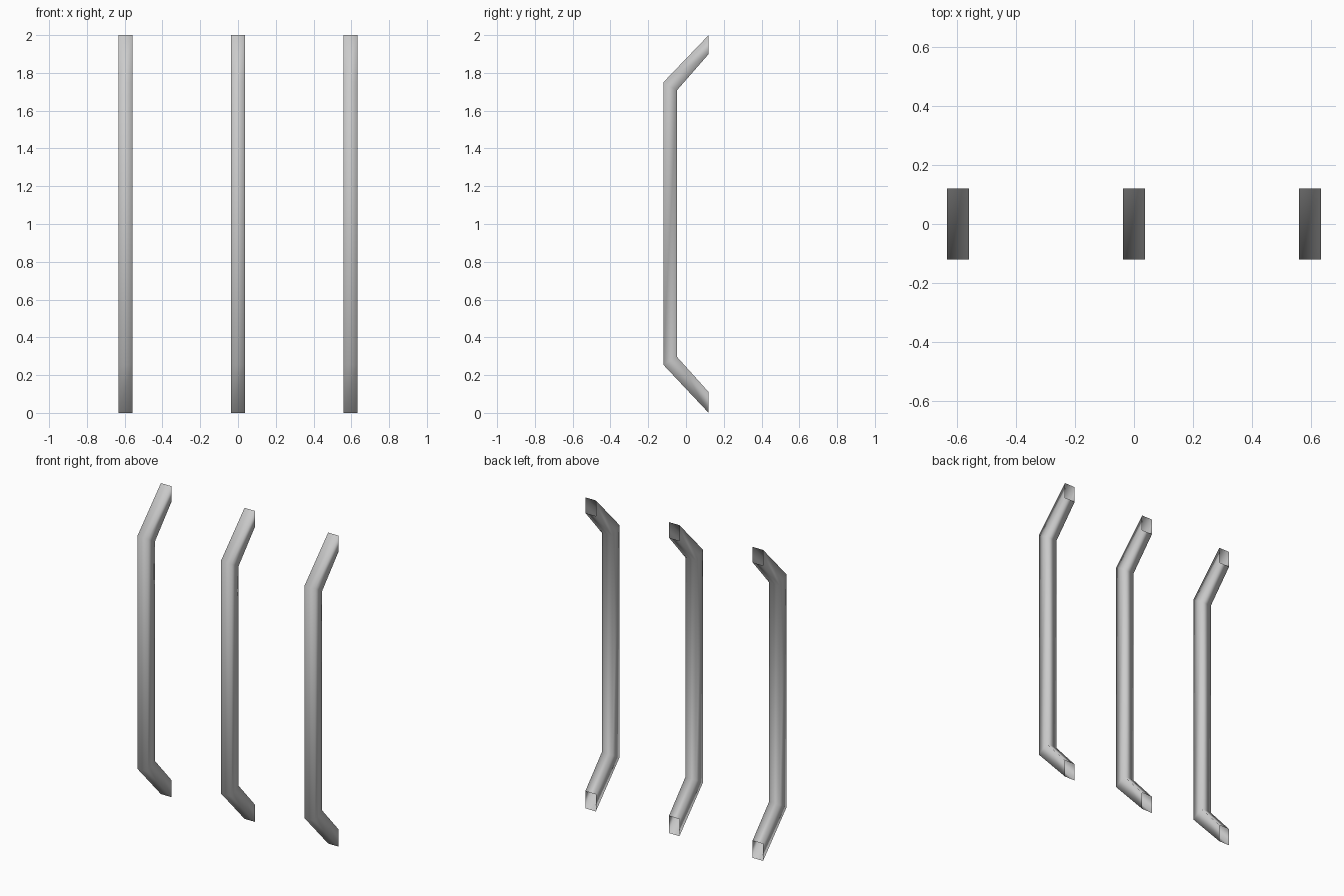
import bpy, bmesh

if "Cube" in bpy.data.objects:
    bpy.data.objects.remove(bpy.data.objects["Cube"])

WIDTH = 0.075
SPACING = 0.595

# Half of the bent profile as (outer y, z), (inner y, z) pairs, bottom to top
stations = [
    ((0.12, 0.0), (0.12, 0.11)),       # lower wall end
    ((-0.12, 0.255), (-0.048, 0.297)),  # lower bend
    ((-0.12, 1.75), (-0.048, 1.708)),   # upper bend
    ((0.12, 2.0), (0.12, 1.90)),        # upper wall end
]


def make_bar(name, x):
    """Four-sided bent tube, open where its ends meet the wall."""
    bm = bmesh.new()
    h = WIDTH / 2
    rings = []
    for (oy, oz), (iy, iz) in stations:
        corners = [(-h, oy, oz), (h, oy, oz), (h, iy, iz), (-h, iy, iz)]
        rings.append([bm.verts.new(c) for c in corners])
    for a, b in zip(rings, rings[1:]):
        for i in range(4):
            j = (i + 1) % 4
            bm.faces.new((a[i], a[j], b[j], b[i])).smooth = True
    mesh = bpy.data.meshes.new(name)
    bm.to_mesh(mesh)
    bm.free()
    obj = bpy.data.objects.new(name, mesh)
    obj.location.x = x
    bpy.context.collection.objects.link(obj)


# Three identical upright bars
for name, side in (("left_bar", -1), ("middle_bar", 0), ("right_bar", 1)):
    make_bar(name, side * SPACING)
